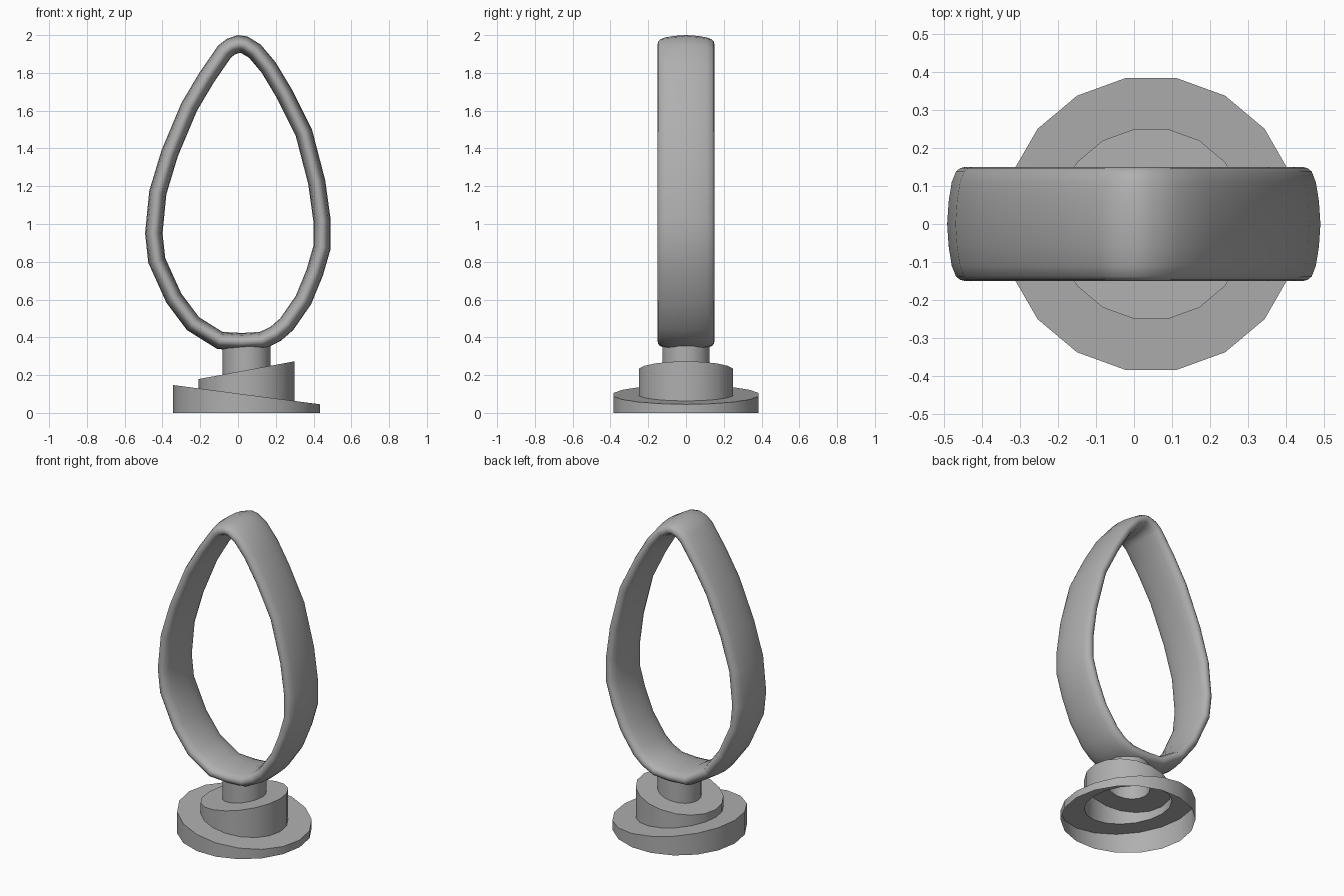
import bpy, bmesh, math
from mathutils import Vector

if "Cube" in bpy.data.objects:
    bpy.data.objects.remove(bpy.data.objects["Cube"])

grey = bpy.data.materials.new("dark_grey")
grey.diffuse_color = (.43, .43, .43, 1)
grey.use_nodes = True
grey.node_tree.nodes["Principled BSDF"].inputs["Base Color"].default_value = grey.diffuse_color


def finish(name, bm, angle):
    bmesh.ops.recalc_face_normals(bm, faces=bm.faces)
    mesh = bpy.data.meshes.new(name)
    bm.to_mesh(mesh)
    bm.free()
    mesh.materials.append(grey)
    obj = bpy.data.objects.new(name, mesh)
    bpy.context.collection.objects.link(obj)
    bpy.ops.object.select_all(action='DESELECT')
    obj.select_set(True)
    bpy.context.view_layer.objects.active = obj
    bpy.ops.object.shade_smooth_by_angle(angle=math.radians(angle))
    return obj


def bridge(bm, a, b):
    n = len(a)
    for i in range(n):
        bm.faces.new((a[i], a[(i + 1) % n], b[(i + 1) % n], b[i]))


# Egg-shaped band: outer outline (x, z), clockwise from the top
outline = [(0, 2.0), (.05, 1.993), (.12, 1.95), (.2, 1.855), (.287, 1.71),
           (.392, 1.5), (.462, 1.23), (.491, 1.02), (.491, .87), (.449, .726),
           (.387, .575), (.292, .438), (.225, .38), (.14, .338), (.02, .331),
           (-.11, .338), (-.27, .438), (-.38, .585), (-.475, .795), (-.492, .95),
           (-.47, 1.175), (-.405, 1.39), (-.3, 1.64), (-.205, 1.80),
           (-.105, 1.945), (-.06, 1.98)]
# Rounded section: (depth inward from the outline, y)
half = [(0, 0), (.004, .06), (.012, .11), (.023, .138), (.034, .147), (.046, .15),
        (.058, .147), (.069, .138), (.080, .11), (.088, .06), (.092, 0)]
section = half + [(d, -y) for d, y in half[-2:0:-1]]

bm = bmesh.new()
pts = [Vector(p) for p in outline]
rings = []
for i, p in enumerate(pts):
    a = (p - pts[i - 1]).normalized()
    b = (pts[(i + 1) % len(pts)] - p).normalized()
    t = (a + b).normalized()
    inward = Vector((t.y, -t.x)) / max(t.dot(a), .8)
    rings.append([bm.verts.new((p.x + inward.x * d, y, p.y + inward.y * d))
                  for d, y in section])
for i in range(len(rings)):
    bridge(bm, rings[i - 1], rings[i])
finish("egg_band", bm, 80)

# Stepped base, open underneath: (radius, height at axis, slope along x)
steps = [(.39, 0, 0), (.39, .0965, -.131), (.254, .0965, -.131),
         (.254, .226, .185), (.127, .226, .185), (.127, .355, 0)]
bm = bmesh.new()
SIDES, CX = 18, .045
loops = []
for r, z, slope in steps:
    loop = []
    for k in range(SIDES):
        a = 2 * math.pi * k / SIDES
        x = r * math.cos(a)
        loop.append(bm.verts.new((CX + x, r * math.sin(a), z + slope * x)))
    loops.append(loop)
for a, b in zip(loops, loops[1:]):
    bridge(bm, a, b)
finish("stepped_base", bm, 30)
